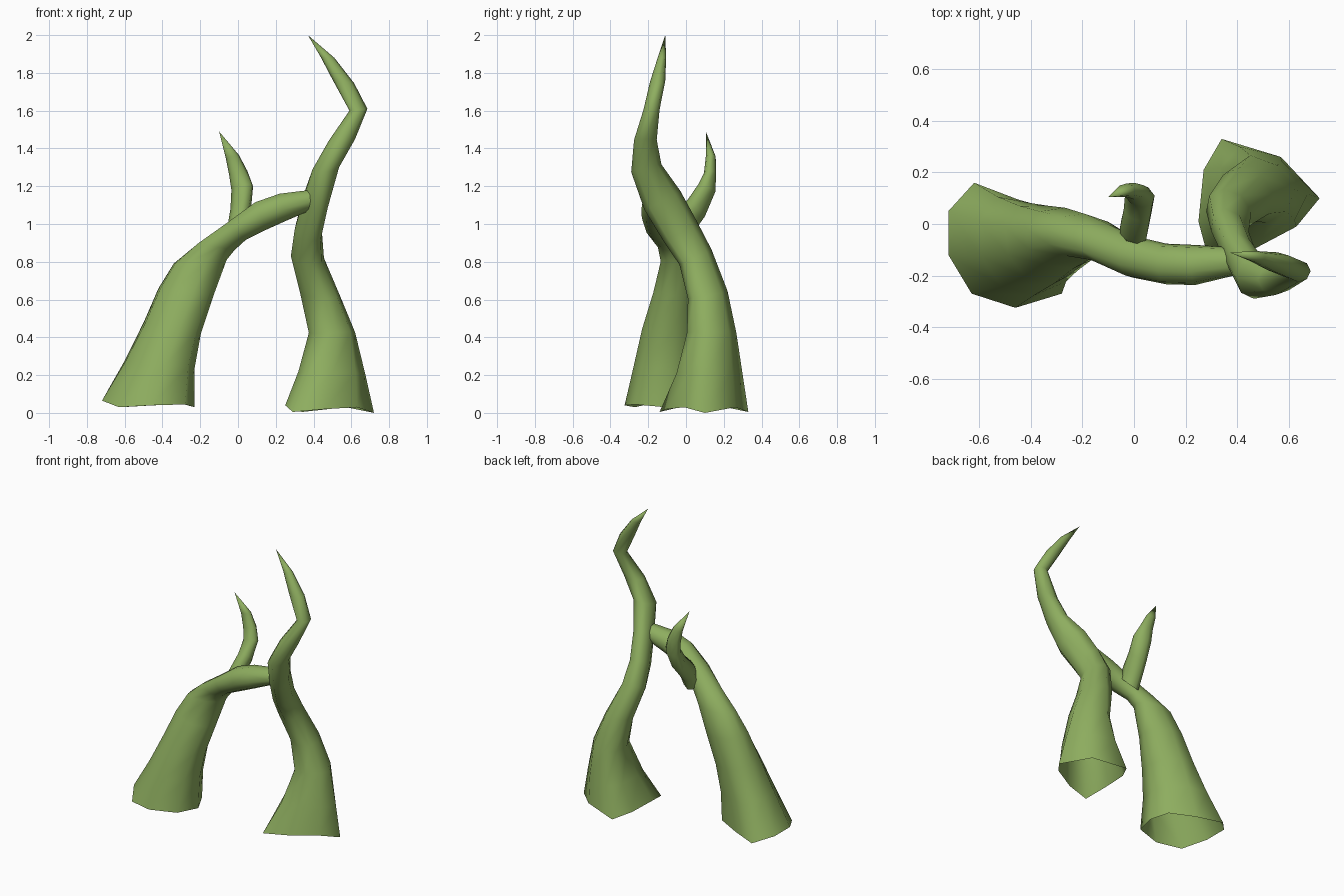
import bpy, bmesh, math
from mathutils import Vector

green = bpy.data.materials.new("moss green")
green.diffuse_color = (0.27, 0.42, 0.115, 1)


def tube(name, rings, sides, tip, foot=None, skew=0.0, skew_rings=0):
    """Loft open-ended tube. Ring = left (x,z), right (x,z), front (y,z lift), back (y,z lift).
    foot = irregular outline of the first ring, which fades out over the next two."""
    bm = bmesh.new()
    loops, shift = [], []
    for i, (lx, lz, rx, rz, fy, fz, by, bz) in enumerate(rings):
        c = Vector(((lx + rx) / 2, (fy + by) / 2, (lz + rz) / 2 + (fz + bz) / 2))
        u = Vector(((rx - lx) / 2, 0, (rz - lz) / 2))
        dy = (by - fy) / 2
        v = Vector((-skew * dy if i < skew_rings else 0, dy, (bz - fz) / 2))
        loop = []
        for k in range(sides):
            a = 2 * math.pi * k / sides
            p = c + u * math.cos(a) + v * math.sin(a)
            if foot and i == 0:
                shift.append(Vector(foot[k]) - p)
            if foot and i < 3:
                p += shift[k] * (1, 0.5, 0.18)[i]
            loop.append(bm.verts.new(p))
        loops.append(loop)
    for a, b in zip(loops, loops[1:]):
        for k in range(sides):
            n = (k + 1) % sides
            bm.faces.new((a[k], a[n], b[n], b[k]))
    if tip:                                 # pointed end
        t = bm.verts.new(tip)
        for k in range(sides):
            bm.faces.new((loops[-1][k], loops[-1][(k + 1) % sides], t))
    for f in bm.faces:
        f.smooth = True
    me = bpy.data.meshes.new(name)
    bm.to_mesh(me)
    bm.free()
    me.materials.append(green)
    ob = bpy.data.objects.new(name, me)
    bpy.context.collection.objects.link(ob)
    return ob


# Left trunk, arching over to lean on the right one
tube("leaning_trunk", [
    (-.72, .05, -.22, .04, -.33, 0, .16, 0),
    (-.60, .27, -.225, .24, -.28, 0, .115, 0),
    (-.50, .48, -.195, .42, -.235, 0, .085, 0),
    (-.425, .66, -.13, .62, -.175, 0, .065, 0),
    (-.345, .79, -.06, .81, -.135, 0, .04, 0),
    (-.215, .90, -.02, .86, -.15, 0, .0, 0),
    (-.06, 1.01, .04, .915, -.21, 0, -.045, 0),
    (.09, 1.12, .15, .97, -.235, 0, -.075, 0),
    (.22, 1.165, .25, 1.015, -.238, 0, -.08, 0),
    (.395, 1.185, .39, 1.075, -.20, 0, -.09, 0),
], 9, None, skew=.13, skew_rings=5, foot=[
    (-.23, -.11, .03), (-.285, .01, .045), (-.45, .095, .04), (-.62, .16, .03),
    (-.72, .05, .065), (-.72, -.12, .065), (-.63, -.27, .03), (-.46, -.325, .04),
    (-.28, -.27, .045)])

# Right trunk, twisting up to a hooked point
tube("upright_trunk", [
    (.25, .02, .72, .02, -.13, 0, .32, 0),
    (.32, .21, .675, .21, -.065, 0, .295, 0),
    (.375, .42, .62, .43, .0, 0, .265, 0),
    (.33, .63, .54, .62, .01, -.02, .22, .02),
    (.28, .83, .455, .82, -.035, -.04, .135, .04),
    (.30, .97, .445, .95, -.12, -.05, .06, .05),
    (.345, 1.13, .48, 1.12, -.22, -.05, -.03, .05),
    (.395, 1.29, .535, 1.30, -.29, -.02, -.13, .02),
    (.48, 1.44, .62, 1.45, -.275, 0, -.155, 0),
    (.59, 1.60, .685, 1.61, -.225, 0, -.14, 0),
    (.50, 1.765, .615, 1.745, -.19, 0, -.11, 0),
    (.44, 1.88, .51, 1.88, -.15, 0, -.105, 0),
], 8, (.37, -.11, 2.0), skew=.22, skew_rings=7, foot=[
    (.72, .10, .0), (.57, .26, .03), (.34, .33, .005), (.27, .21, .03),
    (.25, .01, .04), (.29, -.14, .005), (.46, -.10, .02), (.63, -.01, .03)])

# Small curling side shoot behind the arch
tube("side_shoot", [
    (-.055, .92, .05, .94, -.09, .05, .0, -.05),
    (-.055, .99, .055, 1.01, -.07, .05, .035, -.05),
    (-.04, 1.08, .07, 1.09, .01, .045, .10, -.045),
    (-.035, 1.18, .08, 1.20, .065, .02, .155, -.02),
    (-.047, 1.26, .05, 1.28, .095, 0, .16, 0),
    (-.065, 1.35, .005, 1.365, .105, 0, .157, 0),
], 8, (-.10, .105, 1.49), skew=.25, skew_rings=4)
